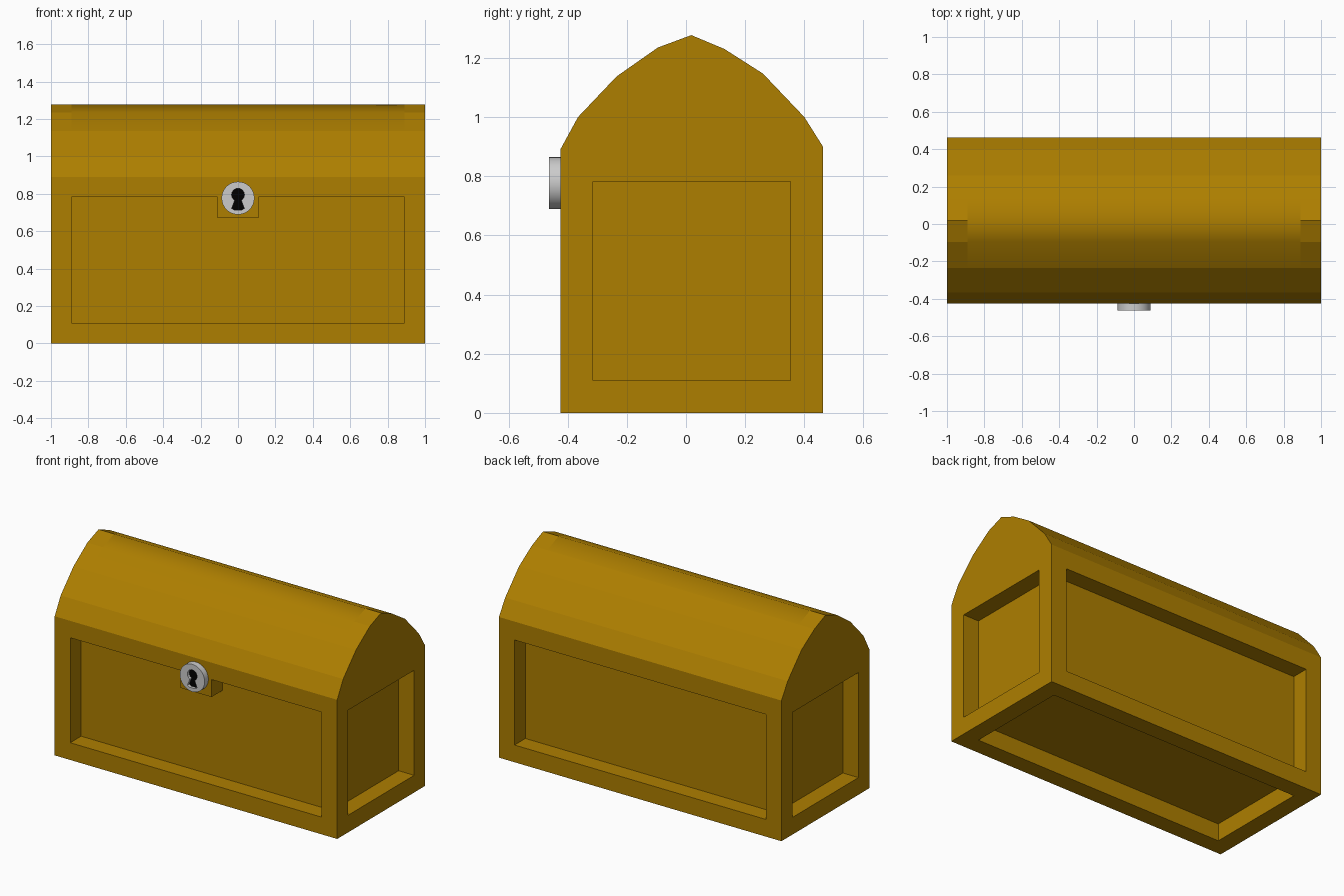
import bpy, bmesh, math

if "Cube" in bpy.data.objects:
    bpy.data.objects.remove(bpy.data.objects["Cube"])

def material(name, color):
    m = bpy.data.materials.new(name)
    m.diffuse_color = (*color, 1)
    m.use_nodes = True
    m.node_tree.nodes["Principled BSDF"].inputs["Base Color"].default_value = m.diffuse_color
    return m

WOOD = material("golden_wood", (0.42, 0.21, 0.0))
BLACK = material("keyhole_black", (0.0, 0.0, 0.0))

def finish(bm, name, mat=None, recalc=True):
    if recalc:
        bmesh.ops.recalc_face_normals(bm, faces=bm.faces)
    me = bpy.data.meshes.new(name)
    bm.to_mesh(me)
    bm.free()
    ob = bpy.data.objects.new(name, me)
    bpy.context.collection.objects.link(ob)
    if mat:
        me.materials.append(mat)
    return ob

def prism_y(name, pts, y0, y1, mat=None):
    """Extrude an (x, z) outline along y."""
    bm = bmesh.new()
    f = bm.faces.new([bm.verts.new((x, y0, z)) for x, z in pts])
    r = bmesh.ops.extrude_face_region(bm, geom=[f])
    for v in r["geom"]:
        if isinstance(v, bmesh.types.BMVert):
            v.co.y = y1
    return finish(bm, name, mat)

YF, YB = -0.425, 0.463    # front and back planes
ZF, ZB = 0.89, 0.90       # lid spring heights
RIM = 0.11                # frame width and panel depth

# Body: open-topped box, every face framed and then sunk into a panel
bm = bmesh.new()
low = [bm.verts.new((x, y, 0)) for x, y in ((-1, YF), (1, YF), (1, YB), (-1, YB))]
top = [bm.verts.new((v.co.x, v.co.y, ZF if v.co.y < 0 else ZB)) for v in low]
panels = [bm.faces.new(low[::-1])]
for i in range(4):
    j = (i + 1) % 4
    panels.append(bm.faces.new((low[i], low[j], top[j], top[i])))
bm.normal_update()
bmesh.ops.inset_individual(bm, faces=panels, thickness=RIM, use_even_offset=True)
for f in panels:                       # level the panel tops
    for v in f.verts:
        if v.co.z > 0.7:
            v.co.z = 0.782
for f in panels:
    n = f.normal.copy()
    sunk = bmesh.ops.extrude_discrete_faces(bm, faces=[f])["faces"][0]
    bmesh.ops.translate(bm, verts=sunk.verts[:], vec=n * -RIM)
finish(bm, "chest_body", WOOD, recalc=False)

# Lid: faceted vault, softened over the ridge between the end bands
arch = [(YF, ZF), (-0.365, 1.0), (-0.235, 1.137), (-0.095, 1.235), (0.018, 1.277),
        (0.13, 1.23), (0.26, 1.147), (0.40, 1.0), (YB, ZB)]
bm = bmesh.new()
rows = [[bm.verts.new((x, y, z)) for y, z in arch] for x in (-1, -0.89, 0.89, 1)]
for k in range(3):
    for i in range(len(arch) - 1):
        f = bm.faces.new((rows[k][i], rows[k + 1][i], rows[k + 1][i + 1], rows[k][i + 1]))
        f.smooth = k == 1 and i in (2, 3, 4)
bm.faces.new(rows[0])
bm.faces.new(rows[3])
finish(bm, "chest_lid", WOOD)

# Lock mount: flush block hanging from the top rail
prism_y("lock_mount", [(-0.11, 0.67), (0.11, 0.67), (0.11, 0.782), (-0.11, 0.782)],
        YF, YF + RIM, WOOD)

# Lock disc
ZL = 0.777
N = 32
lock = prism_y("lock_disc", [(0.088 * math.cos(2 * math.pi * i / N),
                              ZL + 0.088 * math.sin(2 * math.pi * i / N))
                             for i in range(N)], -0.463, YF)
for f in lock.data.polygons:
    f.use_smooth = len(f.vertices) == 4

# Keyhole outline: round top and flared foot
key = [(0.034 * math.cos(math.radians(a)), 0.795 + 0.034 * math.sin(math.radians(a)))
       for a in range(-60, 241, 20)]
key += [(-0.034, 0.722), (-0.018, 0.713), (0.018, 0.713), (0.034, 0.722)]
cutter = prism_y("keyhole_cutter", key, -0.50, -0.44)
cutter.hide_render = True
cutter.hide_set(True)
cut = lock.modifiers.new("keyhole", "BOOLEAN")
cut.object = cutter
cut.operation = "DIFFERENCE"
cut.solver = "EXACT"
prism_y("keyhole", key, -0.445, -0.438, BLACK)
